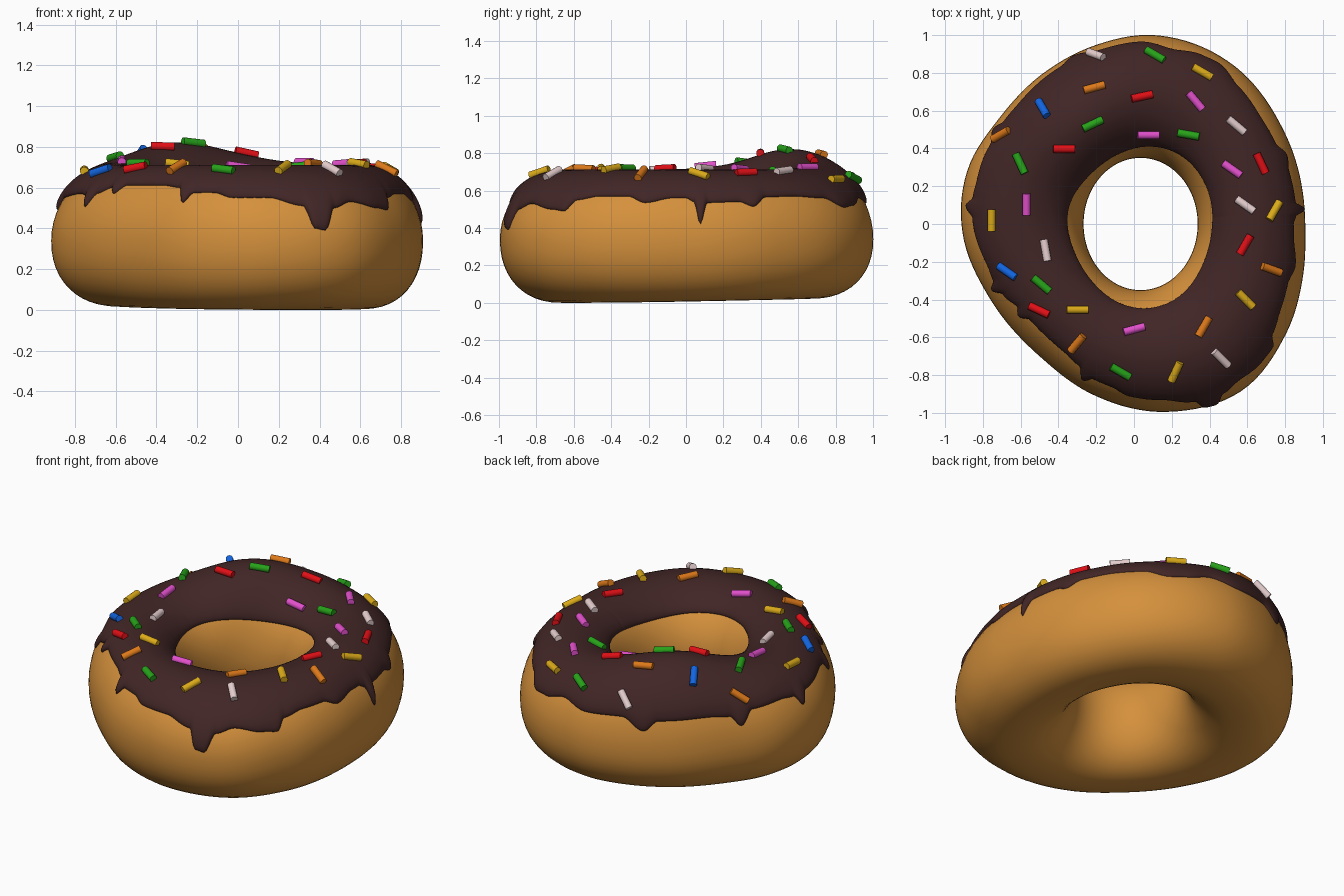
import bpy, math
from mathutils import Vector

if "Cube" in bpy.data.objects:
    bpy.data.objects.remove(bpy.data.objects["Cube"])

CX, ZM, T = 0.035, 0.34, 0.027   # hole centre, mid height, icing thickness


def mat(name, rgb):
    m = bpy.data.materials.new(name)
    m.diffuse_color = (*rgb, 1)
    m.use_nodes = True
    m.node_tree.nodes["Principled BSDF"].inputs["Base Color"].default_value = m.diffuse_color
    return m


def make(name, verts, faces, material):
    me = bpy.data.meshes.new(name)
    me.from_pydata(verts, [], faces)
    me.materials.append(material)
    for p in me.polygons:
        p.use_smooth = True
    ob = bpy.data.objects.new(name, me)
    bpy.context.collection.objects.link(ob)
    return ob


def bracket(table, deg):
    # neighbouring four entries and blend factor in a periodic table
    n = len(table)
    for i in range(n):
        a, b = table[i], table[(i + 1) % n]
        span = (b[0] - a[0]) % 360
        d = (deg - a[0]) % 360
        if d < span:
            return table[i - 1][1], a[1], b[1], table[(i + 2) % n][1], d / span
    return (table[0][1],) * 4 + (0,)


# outer outline of the dough, seen from above
outline = [(0.905, 0.05), (0.79, 0.5), (0.5, 0.86), (0.11, 1.0), (-0.18, 0.955), (-0.45, 0.82),
           (-0.71, 0.565), (-0.88, 0.29), (-0.91, -0.03), (-0.76, -0.40), (-0.5, -0.70),
           (-0.18, -0.92), (0.135, -0.995), (0.56, -0.89), (0.79, -0.61), (0.90, -0.24)]
radii = sorted((math.degrees(math.atan2(y, x - CX)) % 360, math.hypot(x - CX, y)) for x, y in outline)

# lower edge height of the icing by angle, with drips
edge = [(0, .56), (3, .54), (5, .42), (8, .535), (20, .54), (25, .515), (31, .565), (42, .57), (55, .56),
        (64, .51), (70, .52), (80, .56), (90, .53), (104, .54), (112, .47), (117, .53), (135, .54),
        (143, .53), (147, .47), (152, .55), (165, .56), (171, .55), (174, .49), (178, .55), (196, .57),
        (201, .56), (204, .505), (207, .57), (214, .6), (217, .57), (221, .61), (240, .61), (247, .6),
        (249.5, .525), (253, .575), (260, .575), (266, .55), (277, .55), (287, .51), (289.5, .4),
        (292.5, .39), (296, .5), (302, .53), (312, .5), (317, .49), (320, .55), (328, .57), (338, .57),
        (345, .535), (355, .56)]


def section(deg):
    # centre radius, half width, top and bottom half heights of the ring at an angle
    p, a, b, q, f = bracket(radii, deg)
    R = 0.5 * (2 * a + (b - p) * f + (2 * p - 5 * a + 4 * b - q) * f * f + (3 * a - p - 3 * b + q) * f ** 3)
    t = math.radians(deg)
    hole = 1 / math.hypot(math.cos(t) / 0.302, math.sin(t) / 0.35)
    d = (deg - 120 + 180) % 360 - 180
    top = 0.685 + 0.11 * math.exp(-(d / 34) ** 2)
    bottom = 0.012 - 0.012 * math.cos(t + math.radians(65))
    return (R + hole) / 2, (R - hole) / 2, top - ZM, ZM - bottom


def point(deg, phi, off=0.0):
    c, a, up, down = section(deg)
    s, k = math.sin(phi), math.cos(phi)
    if s < 0:      # slightly flattened underside
        g = 2 / 2.2
        s, k = -abs(s) ** g, math.copysign(abs(k) ** g, k)
        z = ZM + s * down
    else:
        z = ZM + s * (up + off)
    r = c + k * (a + off)
    t = math.radians(deg)
    return (CX + r * math.cos(t), r * math.sin(t), z)


# dough ring
N, M = 128, 48
verts = [point(360 * i / N, 2 * math.pi * j / M) for i in range(N) for j in range(M)]
faces = [(i * M + j, (i + 1) % N * M + j, (i + 1) % N * M + (j + 1) % M, i * M + (j + 1) % M)
         for i in range(N) for j in range(M)]
make("dough_ring", verts, faces, mat("golden dough", (0.66, 0.28, 0.045)))

# icing shell with rounded, dripping edge
N, M = 480, 36
verts = []
for i in range(N):
    deg = 360 * i / N
    up = section(deg)[2]
    _, a, b, _, f = bracket(edge, deg)
    z = a + (b - a) * f * f * (3 - 2 * f)
    lo = math.asin((z - ZM) / up)
    zin = 0.58 + 0.01 * math.sin(3 * math.radians(deg))
    hi = math.pi - math.asin(min(0.95, (zin - ZM) / up))
    for j in range(M + 1):
        u = math.sin(math.pi / 2 * (2 * j / M - 1))
        off = T * math.sqrt(max(0, 1 - abs(u) ** 7)) - (0.003 if j in (0, M) else 0)
        verts.append(point(deg, (lo + hi) / 2 + u * (hi - lo) / 2, off))
K = M + 1
faces = [(i * K + j, (i + 1) % N * K + j, (i + 1) % N * K + j + 1, i * K + j + 1)
         for i in range(N) for j in range(M)]
make("chocolate_icing", verts, faces, mat("dark chocolate", (0.054, 0.019, 0.019)))


# sprinkles: x, y, heading seen from above, grouped by colour
def surface(x, y):
    deg = math.degrees(math.atan2(y, x - CX)) % 360
    c, a, up, _ = section(deg)
    s = (math.hypot(x - CX, y) - c) / (a + T)
    return Vector((x, y, ZM + (up + T) * math.sqrt(max(0, 1 - s * s))))


sprinkles = {
    "white": ((0.85, 0.66, 0.66), [(-.2, .89, -20), (.54, .52, -40), (.59, .1, -35), (-.47, -.14, -80), (.46, -.71, -45)]),
    "green": ((0.02, 0.36, 0.01), [(.11, .89, -30), (-.22, .53, 25), (.29, .475, -10), (-.6, .32, -65),
                                   (-.49, -.32, -40), (-.07, -.78, -30)]),
    "yellow": ((0.72, 0.41, 0.01), [(.36, .8, -30), (.74, .07, 60), (-.75, .02, 90), (-.3, -.455, 0),
                                    (.59, -.4, -45), (.22, -.78, 65)]),
    "orange": ((0.72, 0.19, 0.01), [(-.21, .72, 15), (-.7, .47, 30), (.725, -.24, -20), (-.3, -.63, 50), (.37, -.545, 60)]),
    "red": ((0.75, 0.005, 0.008), [(.04, .675, 12), (-.37, .4, 0), (.67, .32, -65), (.59, -.11, 60), (-.5, -.455, -25)]),
    "pink": ((0.76, 0.08, 0.6), [(.325, .65, -50), (.075, .475, 0), (.52, .29, -35), (-.57, .105, 90), (0, -.56, 15)]),
    "blue": ((0.006, 0.13, 0.75), [(-.48, .61, -60), (-.67, -.25, -35)]),
}
for colour, (rgb, spots) in sprinkles.items():
    m = mat(colour + " sugar", rgb)
    for x, y, yaw in spots:
        a = math.radians(yaw)
        dx, dy = 0.03 * math.cos(a), 0.03 * math.sin(a)
        along = (surface(x + dx, y + dy) - surface(x - dx, y - dy)).normalized()
        across = surface(x - dy, y + dx) - surface(x + dy, y - dx)
        normal = along.cross(across).normalized()
        bpy.ops.mesh.primitive_cylinder_add(vertices=16, radius=0.021, depth=0.115,
                                            location=surface(x, y) + normal * 0.008)
        ob = bpy.context.object
        ob.name = colour + "_sprinkle"
        ob.rotation_euler = along.to_track_quat('Z', 'Y').to_euler()
        ob.data.materials.append(m)
        bpy.ops.object.shade_smooth_by_angle()
